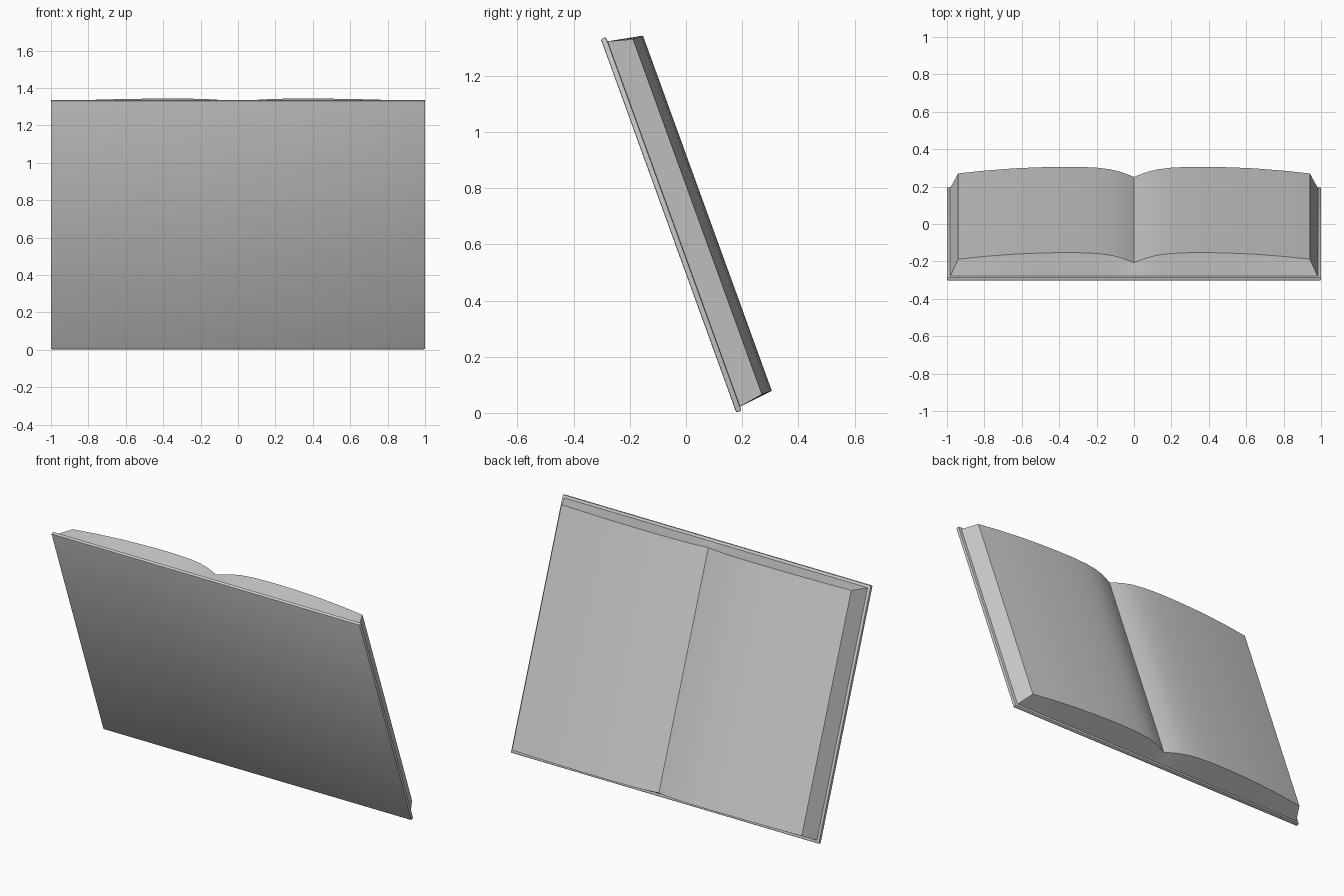
import bpy, bmesh
from mathutils import Matrix, Vector

if "Cube" in bpy.data.objects:
    bpy.data.objects.remove(bpy.data.objects["Cube"])

# Tilted frame: local x across, local y up the book, local z out of the pages (towards +y)
TILT = Matrix(((1, 0, 0, 0), (0, -0.341, 0.940, 0.179), (0, 0.940, 0.341, 0.001), (0, 0, 0, 1)))
LENGTH = 1.415
THICK = 0.02


def finish(bm, name):
    bmesh.ops.recalc_face_normals(bm, faces=bm.faces)
    bm.transform(TILT)
    bmesh.ops.recalc_face_normals(bm, faces=bm.faces)
    me = bpy.data.meshes.new(name)
    bm.to_mesh(me)
    bm.free()
    ob = bpy.data.objects.new(name, me)
    bpy.context.collection.objects.link(ob)
    bpy.ops.object.select_all(action='DESELECT')
    ob.select_set(True)
    bpy.context.view_layer.objects.active = ob
    bpy.ops.object.shade_smooth_by_angle(angle=0.4)
    return ob


# Cover board with softened edges
bm = bmesh.new()
bmesh.ops.create_cube(bm, size=1)
bmesh.ops.scale(bm, vec=(2, LENGTH, THICK), verts=bm.verts)
bmesh.ops.translate(bm, vec=(0, LENGTH / 2, THICK / 2), verts=bm.verts)
bmesh.ops.bevel(bm, geom=bm.edges[:], offset=0.005, segments=2, profile=0.5, affect='EDGES')
finish(bm, "cover")

# Open page block: arched halves meeting in a gutter, tapering from the cover
half = [(0, 0.088), (0.035, 0.103), (0.075, 0.118), (0.13, 0.132), (0.2, 0.141), (0.3, 0.1455),
        (0.41, 0.1455), (0.52, 0.1425), (0.64, 0.137), (0.8, 0.124), (0.94, 0.108)]
arch = [(-x, h) for x, h in reversed(half[1:])] + half
BASE_X, TOP_X = 0.985, 0.94


def section(v_base, v_top):
    low = [bm.verts.new((x * BASE_X / TOP_X, v_base, THICK - 0.004)) for x, h in arch]
    high = [bm.verts.new((x, v_top, h)) for x, h in arch]
    return low, high


bm = bmesh.new()
low_a, high_a = section(0.015, 0.03)
low_b, high_b = section(1.4, 1.375)
for i in range(len(arch) - 1):
    for p, q in ((high_a, high_b), (low_a, low_b), (low_a, high_a), (low_b, high_b)):
        bm.faces.new((p[i], p[i + 1], q[i + 1], q[i]))
for i in (0, -1):
    bm.faces.new((low_a[i], high_a[i], high_b[i], low_b[i]))
pages = finish(bm, "pages")

# Keep the centre fold crisp
sharp = pages.data.attributes.get("sharp_edge") or pages.data.attributes.new("sharp_edge", 'BOOLEAN', 'EDGE')
for e in pages.data.edges:
    if all(abs(pages.data.vertices[v].co.x) < 1e-5 for v in e.vertices):
        sharp.data[e.index].value = True
